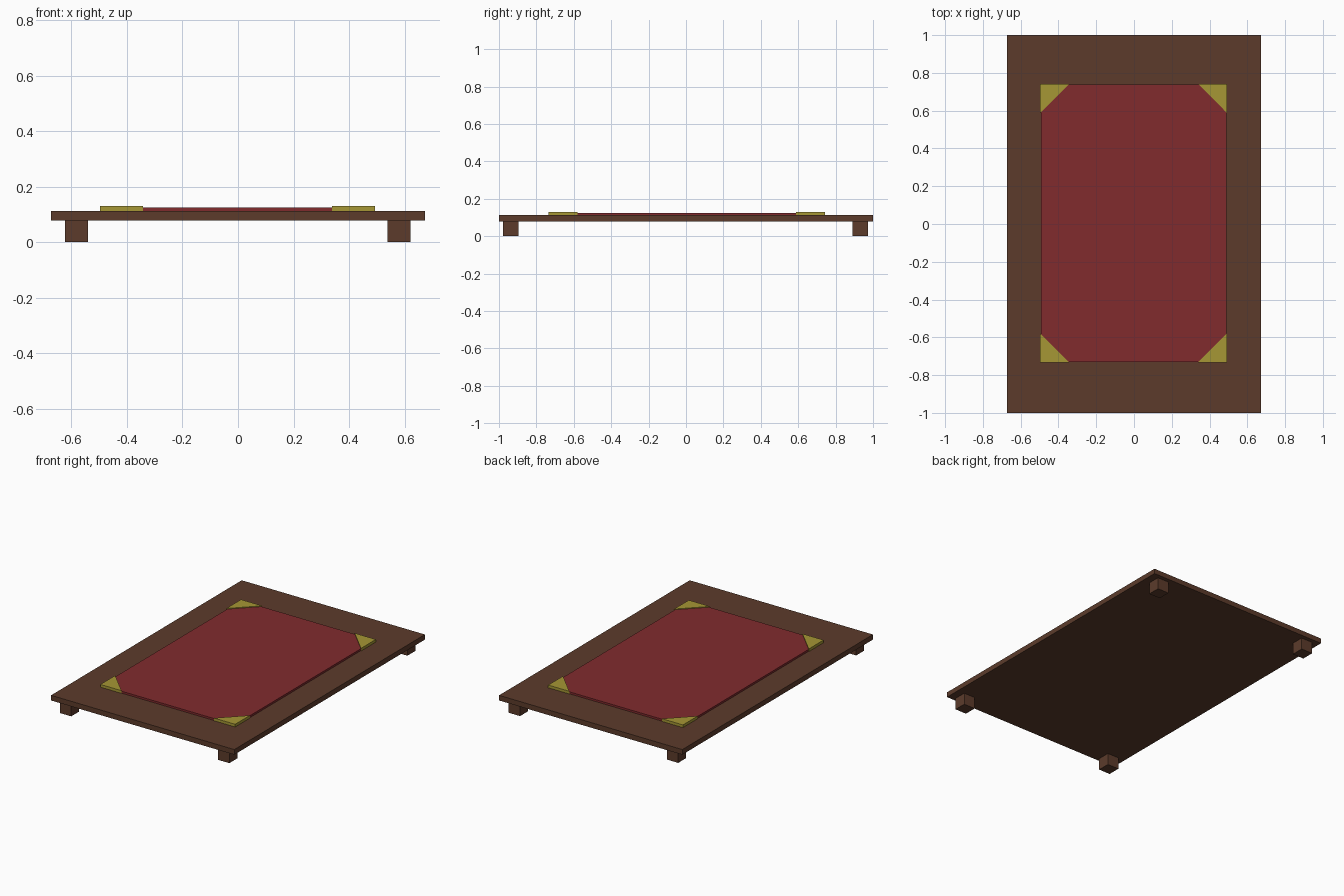
import bpy, bmesh

if "Cube" in bpy.data.objects:
    bpy.data.objects.remove(bpy.data.objects["Cube"])

def material(name, rgb):
    m = bpy.data.materials.new(name)
    m.diffuse_color = (*rgb, 1)
    m.use_nodes = True
    m.node_tree.nodes["Principled BSDF"].inputs["Base Color"].default_value = m.diffuse_color
    return m

wood = material("dark_wood", (0.107, 0.044, 0.024))
leather = material("red_leather", (0.22, 0.024, 0.027))
brass = material("brass", (0.38, 0.31, 0.035))

def prism(name, outline, z0, z1, mat):
    """Extrude a flat outline from z0 up to z1."""
    bm = bmesh.new()
    face = bm.faces.new([bm.verts.new((x, y, z0)) for x, y in outline])
    top = bmesh.ops.extrude_face_region(bm, geom=[face])["geom"]
    bmesh.ops.translate(bm, vec=(0, 0, z1 - z0),
                        verts=[v for v in top if isinstance(v, bmesh.types.BMVert)])
    bmesh.ops.recalc_face_normals(bm, faces=bm.faces)
    mesh = bpy.data.meshes.new(name)
    bm.to_mesh(mesh)
    bm.free()
    mesh.materials.append(mat)
    ob = bpy.data.objects.new(name, mesh)
    bpy.context.collection.objects.link(ob)
    return ob

def box(name, cx, cy, hx, hy, z0, z1, mat):
    return prism(name, [(cx - hx, cy - hy), (cx + hx, cy - hy),
                        (cx + hx, cy + hy), (cx - hx, cy + hy)], z0, z1, mat)

LEG_TOP, BOARD_TOP = 0.078, 0.112
PX, PY = -0.002, 0.004          # centre of the writing pad

# Board and pad
box("board", 0, 0, 0.673, 1.0, LEG_TOP, BOARD_TOP, wood)
box("pad", PX, PY, 0.491, 0.735, BOARD_TOP, 0.125, leather)

# Four feet and four triangular corner pieces
for sx, side in ((-1, "left"), (1, "right")):
    for sy, end in ((-1, "front"), (1, "back")):
        box(f"{end}_{side}_foot", sx * 0.581 - 0.001, sy * 0.934 - 0.003,
            0.042, 0.042, 0, LEG_TOP, wood)
        x, y, c = PX + sx * 0.495, PY + sy * 0.738, 0.155
        prism(f"{end}_{side}_corner", [(x, y), (x - sx * c, y), (x, y - sy * c)],
              BOARD_TOP, 0.13, brass)
